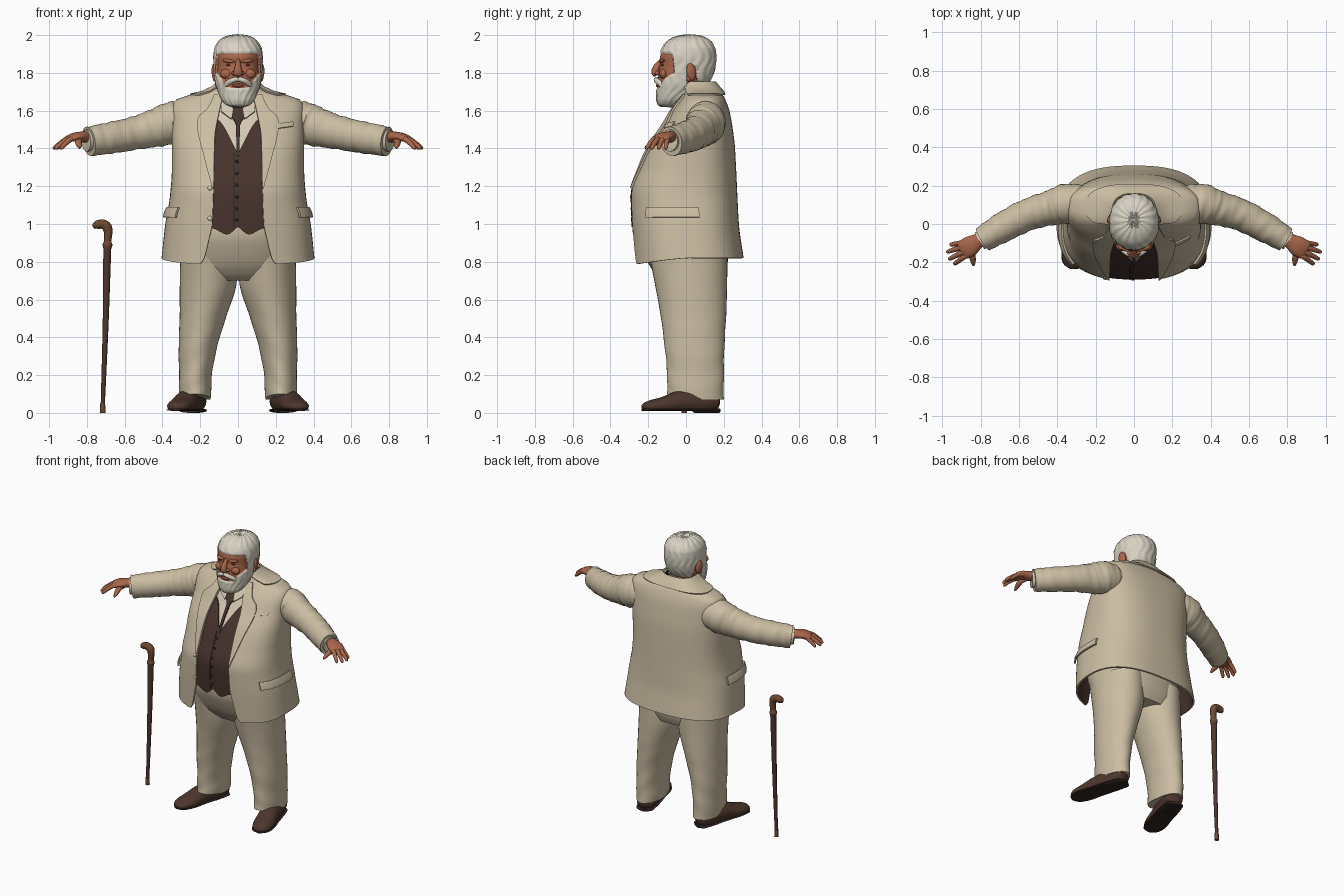
import bpy, bmesh, math
from math import sin, cos, pi
from mathutils import Vector

if "Cube" in bpy.data.objects:
    bpy.data.objects.remove(bpy.data.objects["Cube"])
made = []


def material(name, r, g, b):
    m = bpy.data.materials.new(name)
    m.use_nodes = True
    m.diffuse_color = (r, g, b, 1)
    node = m.node_tree.nodes["Principled BSDF"]
    node.inputs["Base Color"].default_value = (r, g, b, 1)
    node.inputs["Roughness"].default_value = 0.8
    return m


SUIT = material("cream cloth", 0.60, 0.51, 0.365)
SHIRT = material("pale shirt", 0.66, 0.58, 0.45)
HAIR = material("white hair", 0.68, 0.64, 0.54)
SKIN = material("tanned skin", 0.40, 0.135, 0.07)
LIP = material("dark lip", 0.22, 0.06, 0.04)
VEST = material("brown vest", 0.065, 0.033, 0.026)
SHOE = material("brown leather", 0.075, 0.037, 0.026)
SOLE = material("dark sole", 0.03, 0.018, 0.014)
WOOD = material("cane wood", 0.15, 0.065, 0.03)
SHAFT = material("dark shaft", 0.075, 0.037, 0.028)


def interp(table, t):
    """Smooth monotone interpolation of every column of a table."""
    if t <= table[0][0]:
        return list(table[0][1:])
    if t >= table[-1][0]:
        return list(table[-1][1:])
    i = max(k for k in range(len(table) - 1) if table[k][0] <= t)
    slope = lambda k, c: (table[k + 1][c] - table[k][c]) / (table[k + 1][0] - table[k][0])

    def tangent(k, c):
        if k in (0, len(table) - 1):
            return slope(min(k, len(table) - 2), c)
        a, b = slope(k - 1, c), slope(k, c)
        return 2 * a * b / (a + b) if a * b > 0 else 0
    h = table[i + 1][0] - table[i][0]
    s = (t - table[i][0]) / h
    e = s * s * (3 - 2 * s)
    return [table[i][c] * (1 - e) + table[i + 1][c] * e
            + h * s * (1 - s) * ((1 - s) * tangent(i, c) - s * tangent(i + 1, c))
            for c in range(1, len(table[0]))]


def grid(name, rows, mats, closed=True, caps=True, rule=None, thick=0, offset=0):
    """Skin rows of points with quads; optional end caps and thickness."""
    bm = bmesh.new()
    vs = [[bm.verts.new(p) for p in row] for row in rows]
    n = len(rows[0])
    for lo, hi in zip(vs, vs[1:]):
        for c in range(n if closed else n - 1):
            d = (c + 1) % n
            bm.faces.new((lo[c], lo[d], hi[d], hi[c]))
    if closed and caps:
        bm.faces.new(vs[0])
        bm.faces.new(vs[-1])
        bmesh.ops.recalc_face_normals(bm, faces=bm.faces)
    if rule:
        for f in bm.faces:
            f.material_index = rule(f.calc_center_median())
    me = bpy.data.meshes.new(name)
    bm.to_mesh(me)
    bm.free()
    for m in mats:
        me.materials.append(m)
    ob = bpy.data.objects.new(name, me)
    bpy.context.collection.objects.link(ob)
    if thick:
        mod = ob.modifiers.new("thickness", 'SOLIDIFY')
        mod.thickness, mod.offset = thick, offset
        mod.material_offset = len(mats) - 1
    made.append(ob)
    return ob


def tube(name, path, mat, seg=20, steps=4, up=(0, 0, 1), fold=0, floor=None):
    """Oval tube through (x, y, z, side radius, up radius) points."""
    table = [(i,) + tuple(p) for i, p in enumerate(path)]
    pts = [interp(table, i / steps) for i in range((len(path) - 1) * steps + 1)]
    rows = []
    for i, p in enumerate(pts):
        t = Vector(pts[min(i + 1, len(pts) - 1)][:3]) - Vector(pts[max(i - 1, 0)][:3])
        side = t.cross(Vector(up)).normalized()
        top = side.cross(t).normalized()
        row = []
        for k in range(seg):
            a = 2 * pi * k / seg
            f = 1 + fold * sin(i * 1.5 + 2 * cos(a)) * sin(a + i * 0.4)
            q = Vector(p[:3]) + side * cos(a) * p[3] * f + top * sin(a) * p[4] * f
            if floor is not None:
                q.z = max(q.z, floor)
            row.append(q)
        rows.append(row)
    return grid(name, rows, [mat])


def ball(name, loc, size, mat, rot=(0, 0, 0)):
    bpy.ops.mesh.primitive_uv_sphere_add(segments=24, ring_count=14, location=loc, rotation=rot)
    ob = bpy.context.object
    ob.name, ob.scale = name, size
    ob.data.materials.append(mat)
    made.append(ob)


def ring_point(table, a, z, off=0, n=2.6):
    """Point on a rounded-square body section; a = 0 faces the front."""
    w, f, b = interp(table, z)
    e = 2 / n
    x = (w + off) * math.copysign(abs(sin(a)) ** e, sin(a))
    y = (f + b) / 2 - ((b - f) / 2 + off) * math.copysign(abs(cos(a)) ** e, cos(a))
    return Vector((x, y, z))


# Body section: height, half width, front, back
BODY = [(0.82, .405, -.28, .305), (1.0, .385, -.292, .28), (1.15, .36, -.297, .272),
        (1.3, .35, -.25, .265), (1.42, .35, -.195, .258), (1.52, .35, -.125, .245),
        (1.6, .352, -.075, .23), (1.65, .338, -.035, .212), (1.675, .29, -.015, .20),
        (1.695, .19, -.01, .185), (1.715, .13, -.02, .165), (1.745, .105, -.02, .15)]
# Half width of the jacket opening by height
OPENING = [(0.79, .20), (0.9, .16), (1.0, .138), (1.2, .13), (1.45, .125), (1.6, .10),
           (1.7, .075), (1.745, .065)]


def angle_at(x, z):
    w = interp(BODY, z)[0]
    return math.copysign(math.asin(min(1, abs(x) / w) ** 1.3), x)


def panel(name, fn, off, mat, nu=8, nv=12, thick=0.009):
    """Plate lying on the body front; fn maps u, v to x, z."""
    rows = [[ring_point(BODY, angle_at(*fn(u / nu, v / nv)), fn(u / nu, v / nv)[1], off)
             for u in range(nu + 1)] for v in range(nv + 1)]
    return grid(name, rows, [mat], closed=False, thick=thick)


mix = lambda a, b, t: a + (b - a) * t

# Jacket shell, open at the front, with a brown lining
rows = []
for r in range(45):
    z = mix(0.82, 1.745, r / 44)
    a0 = angle_at(interp(OPENING, z if r else 0.79)[0], z)
    row = []
    for c in range(81):
        a = mix(a0, 2 * pi - a0, c / 80)
        p = ring_point(BODY, a, z)
        p.z -= 0.035 * max(0, cos(a)) * max(0, 1 - r / 5)
        row.append(p)
    rows.append(row)
grid("jacket", rows, [SUIT, VEST], closed=False, thick=0.012, offset=-1)
rows = [[ring_point(BODY, mix(0.85, 2 * pi - 0.85, c / 40), z, o) for c in range(41)]
        for z, o in ((1.685, .012), (1.70, .018), (1.725, .016), (1.75, .006))]
grid("jacket_collar", rows, [SUIT], closed=False, thick=0.01)

# Waistcoat, shirt front and tie
vest_low = [(0, .985), (.06, .945), (.13, .975), (.2, .99)]
vest_high = [(0, 1.37), (.11, 1.55), (.2, 1.58)]


def vest_map(u, v):
    x = mix(-.18, .18, u)
    return x, mix(interp(vest_low, abs(x))[0], interp(vest_high, abs(x))[0], v)


panel("vest", vest_map, -.012, VEST, 36, 30)
panel("vest_placket", lambda u, v: (mix(-.025, -.019, u), mix(.985, 1.375, v)), -.006, SOLE, 1, 16, .004)
for i in range(6):
    z = 1.02 + i * 0.062
    ball("vest_button", ring_point(BODY, angle_at(-.006, z), z, -.006), (.008, .005, .008), SOLE)
panel("shirt", lambda u, v: (mix(-.14, .14, u), mix(1.34, 1.70, v)), -.024, SHIRT, 16, 20)
tie_width = [(1.36, .006), (1.48, .010), (1.53, .012), (1.575, .036), (1.615, .022), (1.64, .02)]
panel("tie", lambda u, v: (mix(-1, 1, u) * interp(tie_width, mix(1.36, 1.64, v))[0],
                           mix(1.36, 1.64, v)), -.008, VEST, 6, 20)

# Lapels, shirt collar points, pockets and jacket buttons
LAPEL = [(1.19, .133), (1.35, .175), (1.53, .212), (1.575, .2), (1.6, .165), (1.69, .12)]
for s, side in ((1, "left"), (-1, "right")):
    def lapel(u, v):
        z = mix(1.19, 1.685, v)
        return s * mix(interp(OPENING, z)[0] - .004, interp(LAPEL, z)[0], u), z
    panel(side + "_lapel", lapel, .006, SUIT, 6, 26, .012)
    panel(side + "_shirt_collar", lambda u, v: (s * mix(.015 + .02 * (1 - v), .09, u),
          mix(1.555 + .04 * u, 1.665, v)), -.002, SHIRT, 6, 8)
    rows = [[ring_point(BODY, s * mix(.92, 1.75, c / 16), z, o) for c in range(17)]
            for z, o in ((1.035, .012), (1.06, .012), (1.088, .004))]
    grid(side + "_pocket_flap", rows, [SUIT], closed=False, thick=0.012)
for z in (1.03, 1.19):
    ball("jacket_button", ring_point(BODY, angle_at(-.148, z), z, .002), (.012, .006, .012), SHIRT)
panel("breast_pocket", lambda u, v: (mix(.205, .29, u), mix(1.505, 1.53, v) + .012 * u),
      .003, SUIT, 6, 3)

# Trousers: hips and two legs
HIP = [(0.70, .24, -.12, .19), (0.76, .29, -.18, .215), (0.84, .305, -.225, .225),
       (0.95, .31, -.262, .23), (1.05, .31, -.265, .23)]
rows = [[ring_point(HIP, 2 * pi * c / 48, mix(.70, 1.05, r / 12), 0, 2.3) for c in range(48)]
        for r in range(13)]
grid("trouser_hips", rows, [SUIT])
LEG = [(.07, .228, .05, .083, .15), (.2, .225, .05, .087, .15), (.35, .212, .045, .102, .158),
       (.5, .187, .04, .122, .172), (.7, .157, .025, .151, .193), (.86, .153, .01, .153, .21)]

for s, side in ((1, "left"), (-1, "right")):
    rows = []
    for r in range(41):
        z = mix(.07, .86, r / 40)
        cx, cy, rx, ry = interp(LEG, z)
        row = []
        for c in range(40):
            a = 2 * pi * c / 40
            f = 1 + .018 * sin(z * 38 + 3 * cos(a)) * max(0, 1 - z / .6)
            hem = .03 * max(0, -sin(a)) * max(0, 1 - r / 5)
            row.append((s * (cx + rx * f * cos(a)), cy + ry * f * sin(a), z + hem))
        rows.append(row)
    grid(side + "_trouser_leg", rows, [SUIT])

    # Shoes turned outward
    turn = lambda d, w, z: (s * (.215 + d * .27), .175 - d * .96, z)
    shoe = [(0, .02, .06, .02), (.02, .055, .06, .05), (.12, .066, .06, .07), (.22, .066, .055, .062),
            (.31, .070, .04, .044), (.38, .06, .034, .032), (.415, .035, .028, .02), (.425, .008, .025, .006)]
    tube(side + "_shoe", [turn(d, 0, z) + (w, h) for d, w, z, h in shoe], SHOE, 24, floor=.012)
    tube(side + "_sole", [turn(d, 0, .016) + (w + .004, .006) for d, w, z, h in shoe], SOLE, 24)
    tube(side + "_heel", [turn(d, 0, .012) + (w, .012) for d, w in ((.0, .03), (.02, .058), (.13, .064))],
         SOLE, 24, floor=0)

    # Sleeves, cuffs and hands
    m = lambda *p: (s * p[0],) + p[1:]
    tube(side + "_sleeve", [m(.25, .10, 1.545, .10, .10), m(.345, .105, 1.535, .105, .112),
         m(.43, .085, 1.51, .092, .102), m(.55, .05, 1.48, .083, .088), m(.68, -.015, 1.455, .078, .083),
         m(.79, -.08, 1.437, .066, .078)], SUIT, 32, 8, fold=.035)
    tube(side + "_shirt_cuff", [m(.76, -.062, 1.445, .05, .058), m(.805, -.088, 1.442, .05, .058)], SHIRT)
    tube(side + "_palm", [m(.76, -.06, 1.452, .036, .034), m(.81, -.085, 1.462, .038, .03),
         m(.855, -.115, 1.462, .052, .024), m(.895, -.138, 1.45, .05, .017), m(.905, -.144, 1.445, .03, .008)], SKIN)
    for i, (bx, by, tx, ty) in enumerate(((.895, -.098, .955, -.108), (.903, -.122, .972, -.145),
                                          (.897, -.148, .962, -.182), (.882, -.168, .935, -.207))):
        tube(side + "_finger_%d" % (i + 1), [m(bx - .025, by + .012, 1.453, .012, .012),
             m(bx, by, 1.45, .0145, .0145), m((bx + tx) / 2, (by + ty) / 2, 1.43, .013, .013),
             m(tx, ty, 1.402, .010, .010), m(tx + .004, ty - .003, 1.395, .003, .003)], SKIN, 12)
    tube(side + "_thumb", [m(.825, -.11, 1.452, .016, .016), m(.845, -.155, 1.435, .018, .017),
         m(.84, -.195, 1.415, .014, .013), m(.838, -.218, 1.402, .005, .005)], SKIN, 12)

# Head with raised hair and beard
HEAD = [(1.628, .03, -.125, -.06), (1.64, .06, -.142, -.03), (1.67, .085, -.15, .02), (1.71, .10, -.15, .07),
        (1.75, .112, -.148, .11), (1.8, .117, -.146, .138), (1.845, .119, -.138, .148), (1.88, .121, -.138, .15),
        (1.92, .117, -.122, .147), (1.955, .10, -.098, .13), (1.978, .073, -.063, .10), (1.99, .035, -.02, .06),
        (1.993, .004, .015, .025)]
HAIRLINE = [(-.2, 1.905), (-.075, 1.90), (-.035, 1.6), (0, 1.6), (.012, 1.84), (.05, 1.83), (.068, 1.735), (.2, 1.73)]
BEARDLINE = [(-.2, 1.718), (-.145, 1.722), (-.115, 1.765), (-.05, 1.80), (0, 1.80), (.01, 1.5), (.2, 1.5)]
cover = lambda p: max(p.z - interp(HAIRLINE, p.y)[0], interp(BEARDLINE, p.y)[0] - p.z)
rows = []
for r in range(121):
    z = mix(1.628, 1.993, r / 120)
    row = []
    for c in range(120):
        p = ring_point(HEAD, 2 * pi * c / 120, z, 0, 2.15)
        k = min(1, max(0, cover(p) / .016 + .4))
        out = Vector((p.x, p.y, (p.z - 1.83) * .8)).normalized()
        strand = 1 + .18 * sin(c * .9 + 2 * sin(r * .13))
        row.append(p + out * .010 * strand * k * k * (3 - 2 * k))
    rows.append(row)
grid("head", rows, [SKIN, HAIR], rule=lambda p: int(cover(p) > 0))
tube("neck", [(0, .045, 1.60, .085, .08), (0, .03, 1.70, .085, .085), (0, .02, 1.78, .08, .08)], SKIN, 28, up=(0, 1, 0))
tube("shirt_neckband", [(0, .045, 1.62, .1, .1), (0, .04, 1.70, .096, .096)], SHIRT, 28, up=(0, 1, 0))

# Face details
tube("nose", [(0, -.128, 1.868, .012, .012), (0, -.146, 1.845, .014, .016), (0, -.162, 1.815, .021, .02),
              (0, -.165, 1.797, .024, .017), (0, -.158, 1.786, .012, .01)], SKIN, up=(0, 1, 0))
ball("mouth", (0, -.149, 1.733), (.032, .01, .010), LIP)
for s, side in ((1, "left"), (-1, "right")):
    ball(side + "_nostril", (s * .021, -.15, 1.798), (.013, .014, .012), SKIN)
    ball(side + "_cheek", (s * .06, -.119, 1.795), (.034, .022, .026), SKIN)
    ball(side + "_eye", (s * .046, -.123, 1.842), (.019, .009, .006), LIP)
    ball(side + "_brow", (s * .05, -.127, 1.863), (.034, .014, .010), SKIN, (0, s * -.12, s * .3))
    ball(side + "_ear", (s * .124, .028, 1.805), (.014, .026, .046), SKIN, (.15, 0, s * .35))
    ball(side + "_earlobe", (s * .122, .015, 1.772), (.012, .013, .018), SKIN)
    tube(side + "_moustache", [(0, -.158, 1.768, .010, .012), (s * .025, -.157, 1.762, .014, .014),
         (s * .055, -.138, 1.745, .014, .015), (s * .075, -.118, 1.72, .006, .008)], HAIR, 14)

# Walking cane
tube("cane_shaft", [(-.716, -.01, .04, .011, .011), (-.70, -.01, .5, .016, .016), (-.692, -.01, .87, .021, .021)],
     SHAFT, 16, up=(0, 1, 0))
tube("cane_tip", [(-.717, -.01, 0, .015, .015), (-.716, -.01, .05, .013, .013)], WOOD, 16, up=(0, 1, 0))
tube("cane_handle", [(-.692, -.01, .865, .019, .019), (-.691, -.01, .89, .026, .026), (-.69, -.01, .91, .019, .019),
     (-.687, -.01, .95, .022, .022), (-.694, -.01, .985, .026, .026), (-.722, -.01, 1.0, .025, .023),
     (-.75, -.01, .993, .022, .023), (-.765, -.01, .98, .008, .008)], WOOD, 18, up=(0, 1, 0))

# Apply modifiers and shade smooth
bpy.ops.object.select_all(action='DESELECT')
for ob in made:
    ob.select_set(True)
bpy.context.view_layer.objects.active = made[0]
bpy.ops.object.convert(target='MESH')
bpy.ops.object.shade_smooth_by_angle(angle=math.radians(45))
